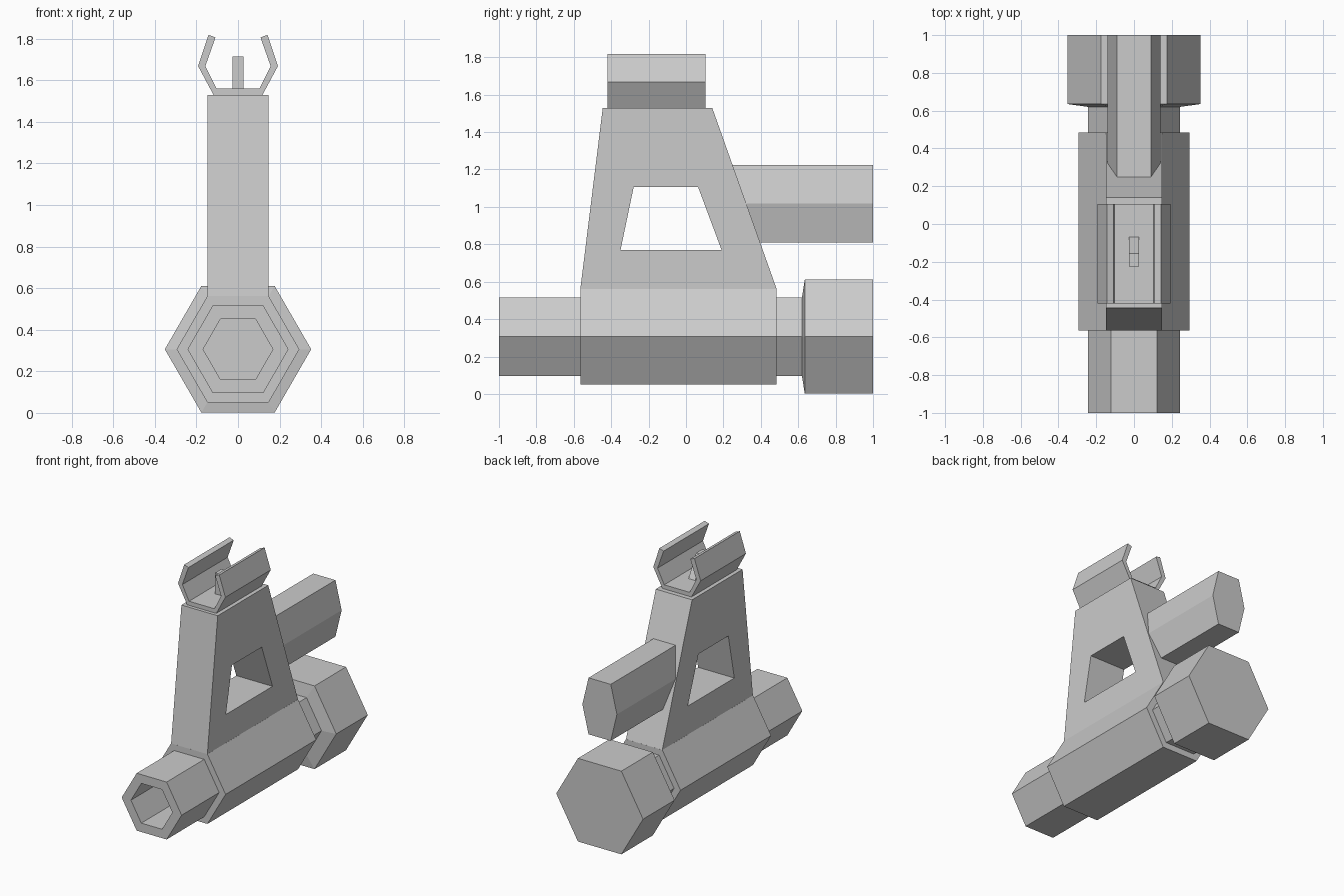
import bpy
import math

if "Cube" in bpy.data.objects:
    bpy.data.objects.remove(bpy.data.objects["Cube"])


def make(name, verts, faces):
    me = bpy.data.meshes.new(name)
    me.from_pydata(verts, [], faces)
    me.update()
    ob = bpy.data.objects.new(name, me)
    bpy.context.collection.objects.link(ob)
    return ob


def hexagon(r):
    return [(r * math.cos(i * math.pi / 3), r * math.sin(i * math.pi / 3)) for i in range(6)]


def loft(name, sections, zc=0.0):
    """Skin matching xz sections placed along y; faces point outward."""
    n = len(sections[0][1])
    verts = [(x, y, z + zc) for y, sec in sections for x, z in sec]
    faces = [tuple(range(n))]
    for s in range(len(sections) - 1):
        a, b = s * n, (s + 1) * n
        for i in range(n):
            j = (i + 1) % n
            faces.append((a + j, a + i, b + i, b + j))
    last = (len(sections) - 1) * n
    faces.append(tuple(range(last + n - 1, last - 1, -1)))
    return make(name, verts, faces)


def mirror_profile(half):
    return half + [(-x, z) for x, z in reversed(half)]


AXIS = 0.306

# Barrel with bored muzzle and large rear collar, one continuous skin
rings = [(-0.5, 0.168), (-1, 0.168), (-1, 0.243), (0.62, 0.243), (0.635, 0.352), (1, 0.352)]
loft("barrel_and_collar", [(y, hexagon(r)) for y, r in rings], AXIS)

# Sleeve clamped around the barrel
loft("barrel_sleeve", [(-0.565, hexagon(0.295)), (0.485, hexagon(0.295))], AXIS)

# Tapered tower with a trapezoid window through it
outer = [(-0.565, 0.56), (0.485, 0.56), (0.14, 1.53), (-0.445, 1.53)]
inner = [(-0.35, 0.77), (0.19, 0.77), (0.065, 1.105), (-0.28, 1.105)]
W = 0.147
verts = [(x, y, z) for x in (W, -W) for loop in (outer, inner) for y, z in loop]
faces = []
for i in range(4):
    j = (i + 1) % 4
    faces += [(i, j, 4 + j, 4 + i),
              (8 + j, 8 + i, 12 + i, 12 + j),
              (j, i, 8 + i, 8 + j),
              (4 + i, 4 + j, 12 + j, 12 + i)]
make("sight_tower", verts, faces)

# Narrow six-sided upper tube running back from the tower
tube = [(0.14, 0), (0.09, 0.207), (-0.09, 0.207), (-0.14, 0), (-0.09, -0.207), (0.09, -0.207)]
loft("upper_tube", [(0.22, tube), (1, tube)], 1.017)

# Sight guard: base strip with two bent ears
base_half = 0.118
loft("sight_guard_base", [(y, mirror_profile([(base_half, 1.53), (0.103, 1.56)]))
                          for y in (-0.42, 0.105)])
ear = [(0.118, 1.53), (0.192, 1.668), (0.142, 1.818), (0.108, 1.806), (0.157, 1.668), (0.103, 1.56)]
for side, sx in (("right", 1), ("left", -1)):
    prof = [(sx * x, z) for x, z in ear]
    if sx < 0:
        prof.reverse()
    loft("sight_ear_" + side, [(-0.42, prof), (0.105, prof)])

# Front sight blade: upright front, sloping back
blade = [(-0.225, 1.555), (-0.065, 1.555), (-0.155, 1.715), (-0.225, 1.715)]
verts = [(x, y, z) for x in (0.027, -0.027) for y, z in blade]
faces = [(0, 1, 2, 3), (7, 6, 5, 4)]
faces += [((i + 1) % 4, i, 4 + i, 4 + (i + 1) % 4) for i in range(4)]
make("sight_blade", verts, faces)
